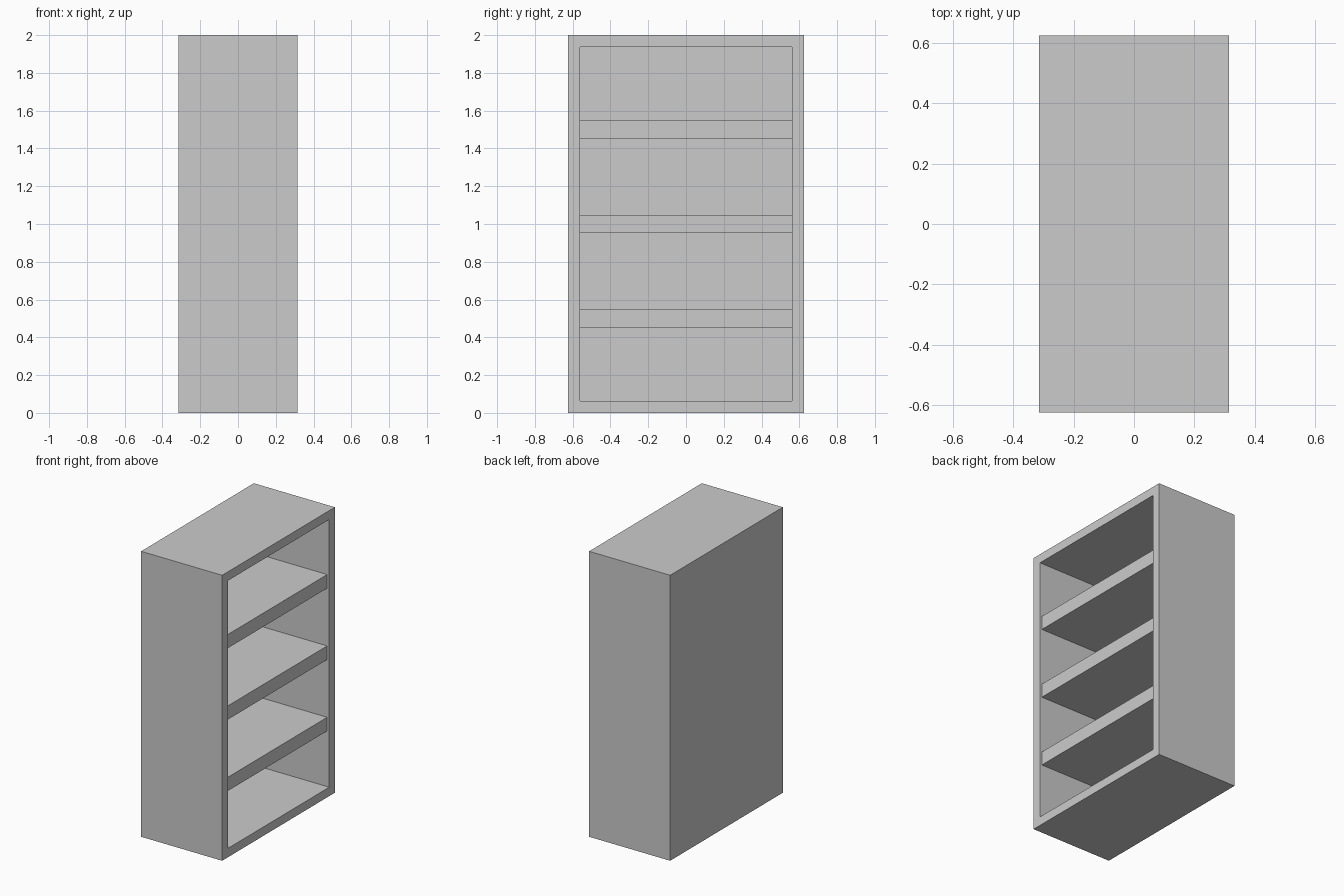
import bpy

# Remove the default cube
cube = bpy.data.objects.get("Cube")
if cube:
    bpy.data.objects.remove(cube, do_unlink=True)

grey = bpy.data.materials.new("light grey")
grey.use_nodes = True
COLOUR = (0.6, 0.6, 0.6, 1)
grey.diffuse_color = COLOUR
grey.node_tree.nodes["Principled BSDF"].inputs["Base Color"].default_value = COLOUR

DEPTH, WIDTH, HEIGHT = 0.628, 1.248, 2.0
WALL = 0.0625
SHELF = 0.096
RECESS = 0.016


def box(name, low, high):
    """Add a box between two opposite corners."""
    centre = [(a + b) / 2 for a, b in zip(low, high)]
    bpy.ops.mesh.primitive_cube_add(size=1, location=centre)
    obj = bpy.context.object
    obj.name = name
    obj.scale = [b - a for a, b in zip(low, high)]
    bpy.ops.object.transform_apply(location=False, rotation=False, scale=True)
    obj.data.materials.append(grey)
    return obj


x, y = DEPTH / 2, WIDTH / 2

# Carcass: a solid block whose open side (+x) is inset and pushed in
cabinet = box("cabinet", (-x, -y, 0), (x, y, HEIGHT))
bpy.ops.object.mode_set(mode="EDIT")
bpy.ops.mesh.select_mode(type="FACE")
bpy.ops.mesh.select_all(action="DESELECT")
bpy.ops.object.mode_set(mode="OBJECT")
for face in cabinet.data.polygons:
    face.select = face.normal.x > 0.9
bpy.ops.object.mode_set(mode="EDIT")
bpy.ops.mesh.inset(thickness=WALL)
bpy.ops.mesh.extrude_region_move(
    TRANSFORM_OT_translate={"value": (WALL - DEPTH, 0, 0)})
bpy.ops.object.mode_set(mode="OBJECT")

# Three evenly spaced shelves, set back slightly from the opening
for i, name in enumerate(("lower_shelf", "middle_shelf", "upper_shelf"), 1):
    z = HEIGHT * i / 4
    box(name, (WALL - x, WALL - y, z - SHELF / 2),
        (x - RECESS, y - WALL, z + SHELF / 2))
